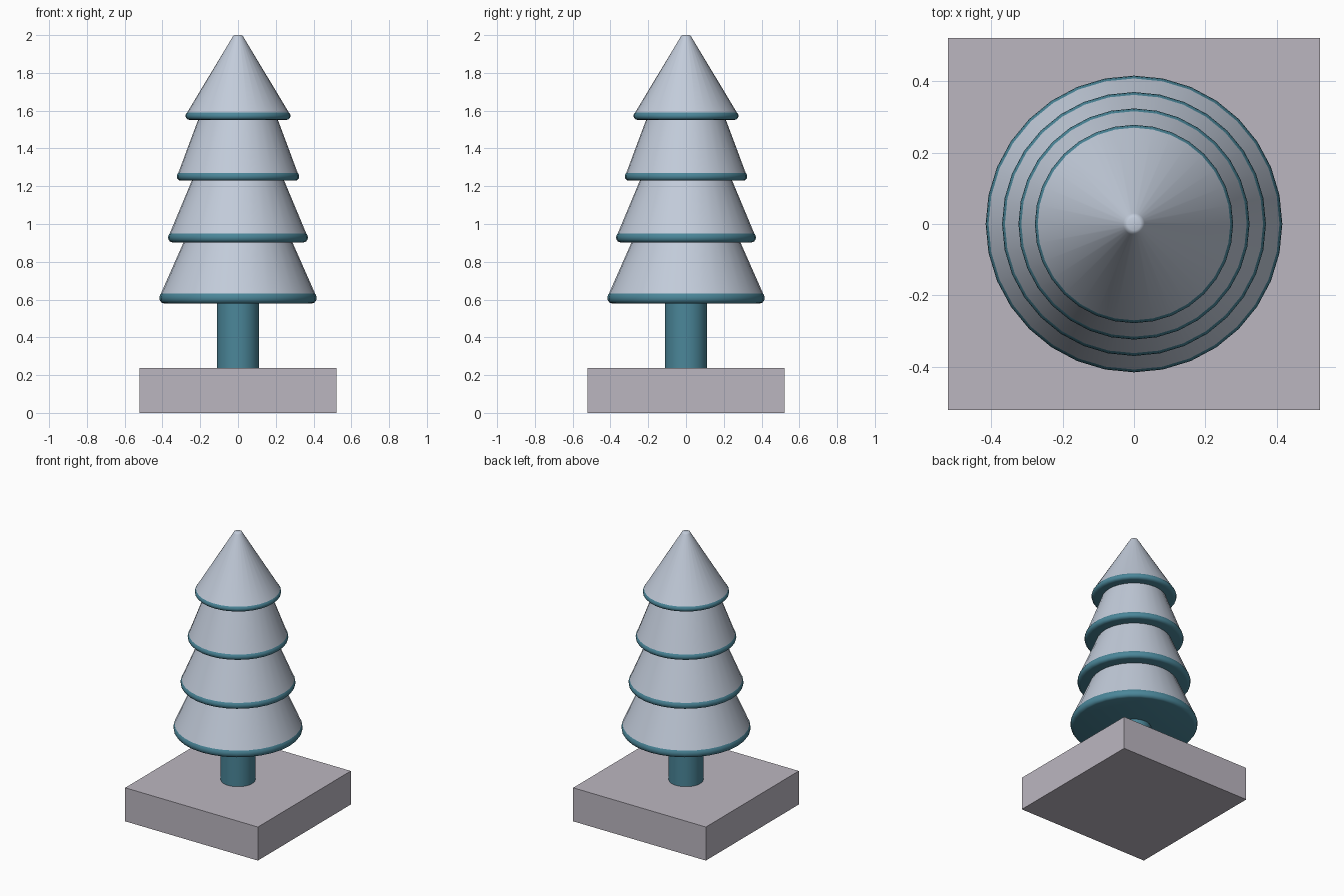
import bpy, bmesh, math

if "Cube" in bpy.data.objects:
    bpy.data.objects.remove(bpy.data.objects["Cube"])

SIDES = 32

def material(name, rgb):
    m = bpy.data.materials.new(name)
    m.diffuse_color = (*rgb, 1)
    m.use_nodes = True
    m.node_tree.nodes["Principled BSDF"].inputs["Base Color"].default_value = m.diffuse_color
    return m

frost = material("frost", (0.54, 0.60, 0.70))
teal = material("teal", (0.07, 0.24, 0.32))
stone = material("stone", (0.50, 0.47, 0.53))

def lathe(name, profile, mat, cap_start=False, cap_end=False):
    """Revolve (radius, z) points, listed bottom to top, around z."""
    bm = bmesh.new()
    rings = []
    for r, z in profile:
        rings.append([bm.verts.new((r * math.cos(2 * math.pi * i / SIDES),
                                    r * math.sin(2 * math.pi * i / SIDES), z))
                      for i in range(SIDES)])
    for a, b in zip(rings, rings[1:]):
        for i in range(SIDES):
            j = (i + 1) % SIDES
            bm.faces.new((a[i], a[j], b[j], b[i]))
    if cap_start:
        bm.faces.new(rings[0][::-1])
    if cap_end:
        bm.faces.new(rings[-1])
    mesh = bpy.data.meshes.new(name)
    bm.to_mesh(mesh)
    bm.free()
    mesh.materials.append(mat)
    ob = bpy.data.objects.new(name, mesh)
    bpy.context.collection.objects.link(ob)
    bpy.ops.object.select_all(action='DESELECT')
    ob.select_set(True)
    bpy.context.view_layer.objects.active = ob
    bpy.ops.object.shade_smooth_by_angle(angle=math.radians(40))
    return ob

# Square base slab
bpy.ops.mesh.primitive_cube_add(size=1, location=(0, 0, 0.119))
base = bpy.context.object
base.name = "base"
base.scale = (1.042, 1.042, 0.238)
bpy.ops.object.transform_apply(location=False, rotation=False, scale=True)
base.data.materials.append(stone)

# Trunk
lathe("trunk", [(0.112, 0.238), (0.112, 0.582)], teal, True, True)

# Foliage tiers: rim underside z, rim height, rim radius, cone top radius, cone top z
tiers = [
    (0.580, 0.052, 0.416, 0.283, 0.915),
    (0.903, 0.046, 0.370, 0.240, 1.240),
    (1.229, 0.042, 0.324, 0.208, 1.560),
    (1.551, 0.038, 0.278, 0.030, 1.988),
]
for n, (z, h, r, top_r, top_z) in enumerate(tiers, 1):
    # Rounded rim with a closed underside
    edge = r - 0.008
    rim = [(r - 0.022, z), (r - 0.010, z + 0.08 * h), (r - 0.002, z + 0.3 * h),
           (r, z + 0.55 * h), (r - 0.002, z + 0.8 * h), (edge, z + h)]
    lathe(f"tier_{n}_rim", rim, teal, cap_start=True)
    # Sloping foliage above the rim
    cone = [(edge, z + h), (top_r, top_z)]
    if n == len(tiers):
        cone += [(0.026, 1.996), (0.018, 2.0)]
    lathe(f"tier_{n}_foliage", cone, frost, cap_end=True)
